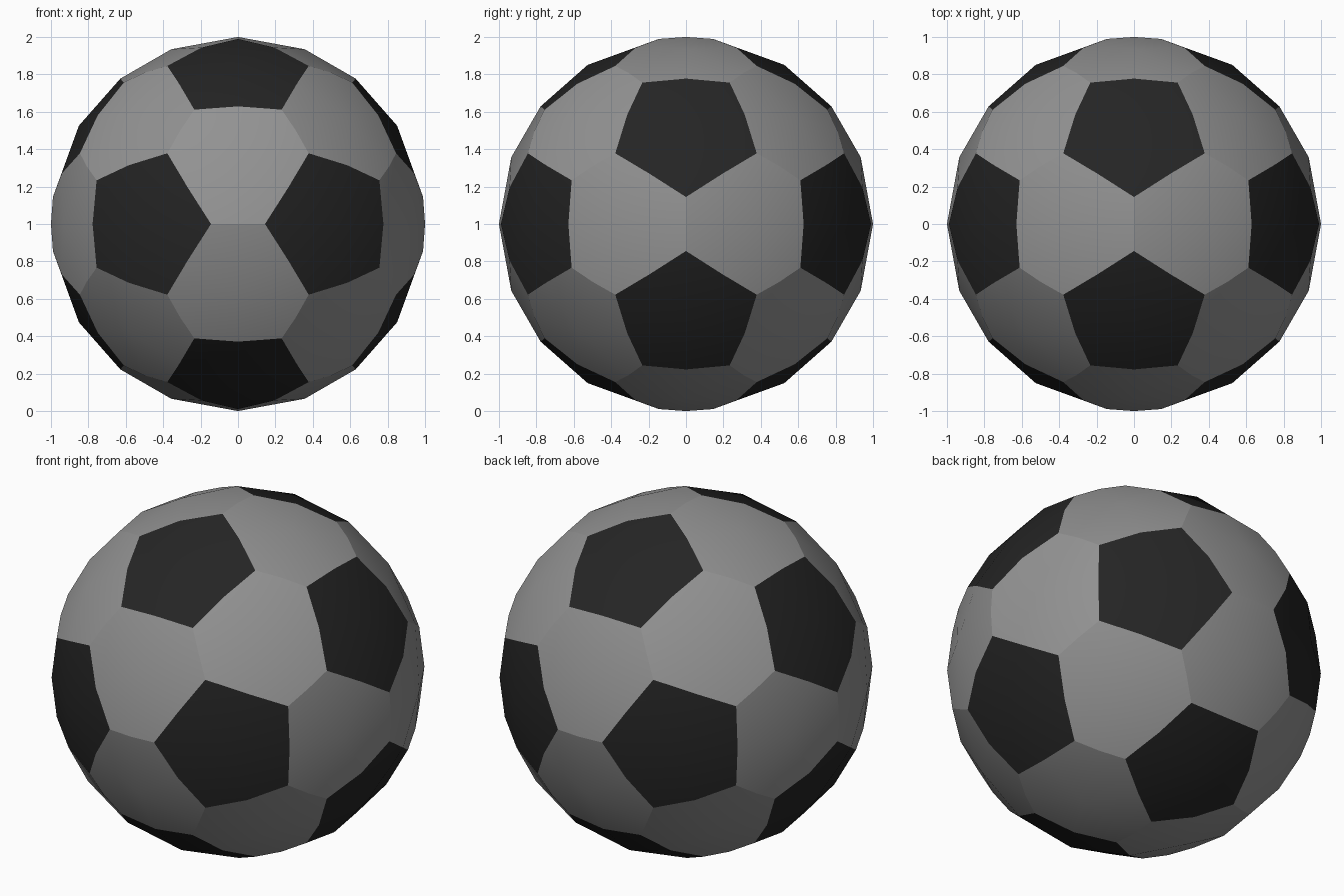
import bpy
import bmesh
from itertools import combinations
from mathutils import Vector

cube = bpy.data.objects.get("Cube")
if cube:
    bpy.data.objects.remove(cube, do_unlink=True)

PHI = (1 + 5 ** 0.5) / 2
CUT = 0.382  # share of each icosahedron edge taken by a pentagon


def make_material(name, value):
    mat = bpy.data.materials.new(name)
    mat.use_nodes = True
    color = (value, value, value, 1)
    mat.diffuse_color = color
    bsdf = mat.node_tree.nodes["Principled BSDF"]
    bsdf.inputs["Base Color"].default_value = color
    bsdf.inputs["Roughness"].default_value = 0.6
    return mat


# Corners of an icosahedron: the centres of the dark panels
corners = []
for s in (-1, 1):
    for t in (-PHI, PHI):
        corners += [Vector((0, s, t)), Vector((s, t, 0)), Vector((t, 0, s))]

triangles = [tri for tri in combinations(corners, 3)
             if all((p - q).length < 2.1 for p, q in combinations(tri, 2))]

bm = bmesh.new()


def add_fan(centre, rim, slot):
    """Fan of triangles from a panel centre along its rim, pushed onto the sphere."""
    for p, q in zip(rim, rim[1:]):
        verts = [bm.verts.new(v.normalized()) for v in (centre, p, q)]
        face = bm.faces.new(verts)
        face.material_index = slot
        face.smooth = True
        face.normal_update()
        if face.normal.dot(centre) < 0:
            face.normal_flip()


# Each triangle carries one light hexagon and a slice of three dark pentagons
for tri in triangles:
    middle = sum(tri, Vector())
    for i in range(3):
        a, b, c = tri[i], tri[(i + 1) % 3], tri[(i + 2) % 3]
        ab, ac, ba = a.lerp(b, CUT), a.lerp(c, CUT), b.lerp(a, CUT)
        pentagon_side = [ab, (ab + ac) / 2, ac]
        add_fan(a, pentagon_side, 1)
        add_fan(middle, pentagon_side, 0)
        add_fan(middle, [ab, (ab + ba) / 2, ba], 0)

bmesh.ops.remove_doubles(bm, verts=bm.verts[:], dist=0.001)

# Panels are smooth inside, with sharp seams between them;
# only panel centres have ten or more edges
for edge in bm.edges:
    edge.smooth = any(len(v.link_edges) >= 10 for v in edge.verts)

mesh = bpy.data.meshes.new("ball")
bm.to_mesh(mesh)
bm.free()
mesh.materials.append(make_material("light grey panel", 0.29))
mesh.materials.append(make_material("black panel", 0.018))

ball = bpy.data.objects.new("ball", mesh)
ball.location.z = 1
bpy.context.collection.objects.link(ball)
